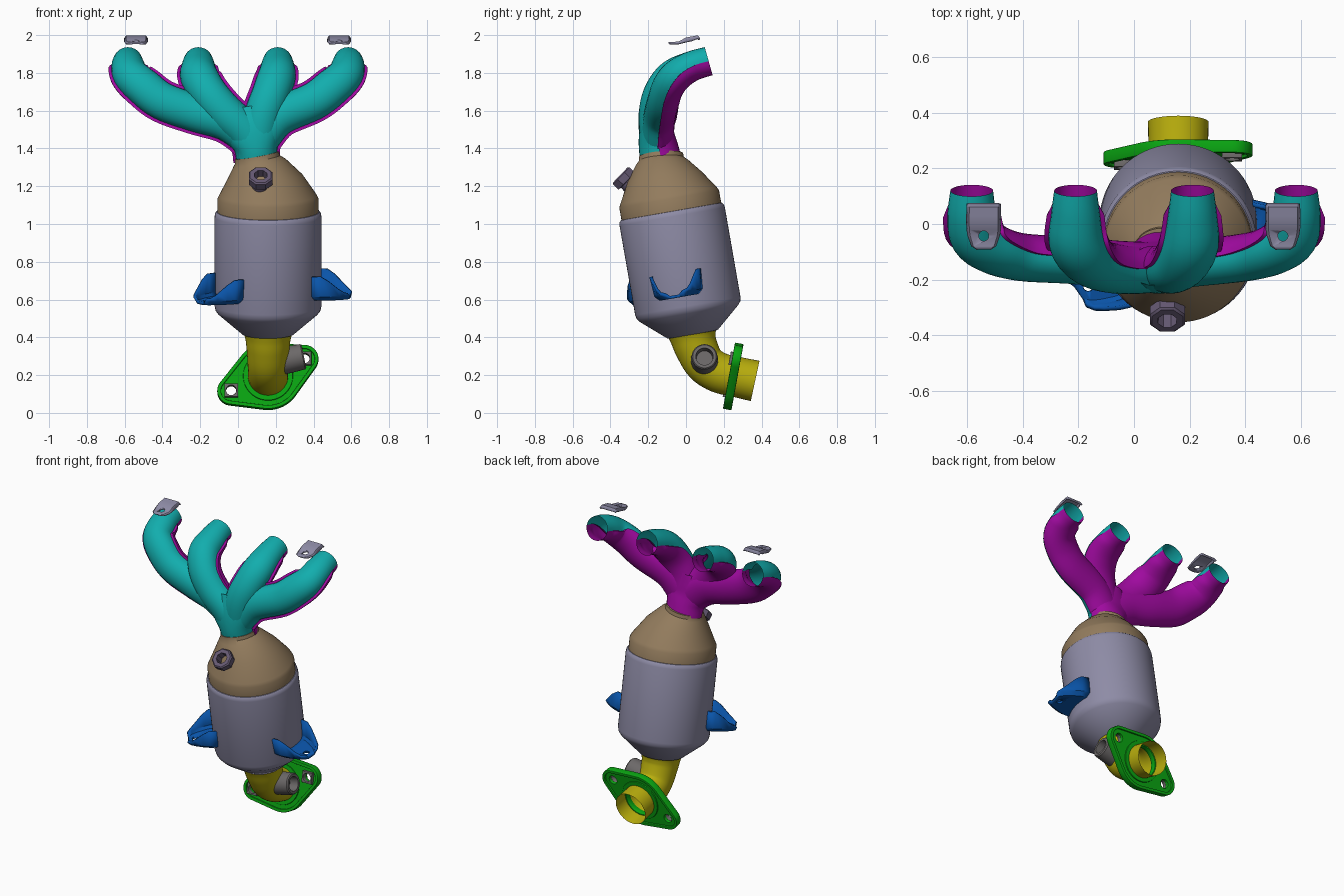
import bpy, bmesh, math
from mathutils import Vector, Matrix, geometry

if "Cube" in bpy.data.objects:
    bpy.data.objects.remove(bpy.data.objects["Cube"])

def material(name, rgb):
    m = bpy.data.materials.new(name)
    m.diffuse_color = (*rgb, 1)
    m.use_nodes = True
    m.node_tree.nodes["Principled BSDF"].inputs["Base Color"].default_value = m.diffuse_color
    return m

TEAL = material("teal", (0.006, 0.42, 0.42))
MAGENTA = material("magenta", (0.35, 0.003, 0.35))
BROWN = material("brown", (0.29, 0.2, 0.11))
LILAC = material("lilac grey", (0.27, 0.26, 0.38))
BLUE = material("blue", (0.003, 0.09, 0.4))
YELLOW = material("yellow", (0.48, 0.42, 0.004))
GREEN = material("green", (0.003, 0.38, 0.006))
PLUM = material("dark plum", (0.13, 0.1, 0.17))
GREY = material("warm grey", (0.15, 0.14, 0.14))

def make(name, verts, faces, mat, matrix=Matrix(), angle=35):
    me = bpy.data.meshes.new(name)
    me.from_pydata([matrix @ Vector(v) for v in verts], [], faces)
    bm = bmesh.new()
    bm.from_mesh(me)
    bmesh.ops.recalc_face_normals(bm, faces=bm.faces)
    bm.to_mesh(me)
    bm.free()
    me.materials.append(mat)
    ob = bpy.data.objects.new(name, me)
    bpy.context.collection.objects.link(ob)
    bpy.ops.object.select_all(action='DESELECT')
    ob.select_set(True)
    bpy.context.view_layer.objects.active = ob
    bpy.ops.object.shade_smooth_by_angle(angle=math.radians(angle))
    return ob

def skin(name, rows, mat, closed=True, matrix=Matrix()):
    """Bridge rows that have equal point counts."""
    n = len(rows[0])
    faces = [(i * n + j, i * n + (j + 1) % n, (i + 1) * n + (j + 1) % n, (i + 1) * n + j)
             for i in range(len(rows) - 1) for j in range(n if closed else n - 1)]
    return make(name, [p for r in rows for p in r], faces, mat, matrix)

def ring(centre, r, axis, n=48):
    q = Vector((0, 0, 1)).rotation_difference(Vector(axis))
    return [Vector(centre) + q @ Vector((r * math.cos(2 * math.pi * k / n), r * math.sin(2 * math.pi * k / n), 0))
            for k in range(n)]

def lathe(name, profile, mat, matrix, n=48):
    return skin(name, [ring((0, 0, s), r, (0, 0, 1), n) for r, s in profile], mat, True, matrix)

def smooth_path(pts, steps=5):
    """Catmull-Rom through tuples of any length."""
    p = [pts[0]] + list(pts) + [pts[-1]]
    out = []
    for i in range(1, len(p) - 2):
        for k in range(steps):
            t = k / steps
            out.append([0.5 * (2 * b + (c - a) * t + (2 * a - 5 * b + 4 * c - d) * t * t
                        + (3 * b - a - 3 * c + d) * t ** 3)
                        for a, b, c, d in zip(p[i - 1], p[i], p[i + 1], p[i + 2])])
    return out + [list(pts[-1])]

def frame(origin, axis, x_hint=(1, 0, 0)):
    z = Vector(axis).normalized()
    y = z.cross(Vector(x_hint)).normalized()
    return Matrix.Translation(origin) @ Matrix((y.cross(z), y, z)).transposed().to_4x4()

# ---- manifold runners: each a front half shell and a slightly wider back half shell
def runner(name, pts):
    path = smooth_path(pts)
    P = [Vector(p[:3]) for p in path]
    front, back = [], []
    for i, p in enumerate(path):
        t = (P[min(i + 1, len(P) - 1)] - P[max(i - 1, 0)]).normalized()
        if i == 0:
            t = Vector((0, -0.96, -0.27)) if p[1] > 0 else t
        a = math.radians(max(0, min(75, (p[1] + 0.15) / 0.27 * 75)))
        up = Vector((0, -math.cos(a), math.sin(a)))
        up = (up - t * up.dot(t)).normalized()
        side = t.cross(up)
        lat, nrm = p[3], p[4]
        lip = lat + 0.016 * min(1, max(0, (i - 3) / 2))
        arc = [math.pi * k / 14 for k in range(15)]
        front.append([P[i] + side * lat * math.cos(b) + up * nrm * math.sin(b) for b in arc])
        back.append([P[i] + side * lat] + [P[i] + side * lip * math.cos(b) - up * nrm * math.sin(b) for b in arc]
                    + [P[i] - side * lat])
    skin(name + "_front_shell", front, TEAL, False)
    skin(name + "_back_shell", back, MAGENTA, False)

for s, label in ((1, "right"), (-1, "left")):
    tail = [(0.22, -0.14, 1.57, .1, .085), (0.13, -0.15, 1.47, .1, .085)] if s > 0 else \
           [(-0.23, -0.13, 1.59, .1, .085), (-0.06, -0.145, 1.54, .1, .085), (0.07, -0.15, 1.45, .1, .085)]
    runner(label + "_outer_runner", [(s * .583, .12, 1.862, .077, .077), (s * .582, .03, 1.835, .088, .08),
           (s * .565, -.05, 1.785, .095, .085), (s * .50, -.095, 1.725, .1, .085),
           (s * .40, -.12, 1.65, .1, .085)] + tail)
runner("right_inner_runner", [(.21, .12, 1.862, .077, .077), (.21, .03, 1.835, .088, .08),
       (.205, -.07, 1.78, .1, .09), (.175, -.135, 1.69, .1, .09), (.135, -.16, 1.58, .1, .09), (.105, -.15, 1.43, .1, .09)])
runner("left_inner_runner", [(-.21, .12, 1.862, .077, .077), (-.21, .03, 1.835, .088, .08),
       (-.205, -.07, 1.78, .1, .09), (-.155, -.135, 1.69, .1, .09), (-.07, -.16, 1.59, .1, .09),
       (.03, -.16, 1.5, .1, .09), (.09, -.15, 1.41, .1, .09)])
runner("collector", [(.07, -.15, 1.62, .09, .07), (.08, -.155, 1.54, .17, .085), (.085, -.155, 1.47, .15, .095),
       (.095, -.145, 1.40, .115, .105), (.10, -.13, 1.33, .108, .108)])

# ---- tilted converter body
tilt = Matrix.Translation((0.159, -0.005, 0.65)) @ Matrix.Rotation(math.radians(9.9), 4, 'X')
lathe("converter_body", [(.12, -.24), (.136, -.236), (.265, -.125), (.278, -.108), (.283, -.085), (.283, .395),
                         (.280, .412), (.272, .422), (.262, .424)], LILAC, tilt, 64)

# ---- inlet cone, skewed towards the collector
axis = (0, -0.172, 0.985)
def on_axis(s):
    return tilt @ Vector((0, 0, s))
skin("inlet_cone", [ring(on_axis(.41), .268, axis, 64), ring(on_axis(.49), .268, axis, 64), ring(on_axis(.51), .258, axis, 64),
     ring((.143, -.113, 1.25), .198, (-.06, -.14, .985), 64), ring((.115, -.127, 1.325), .139, (-.14, -.1, .98), 64),
     ring((.103, -.13, 1.342), .12, (-.18, -.08, .98), 64), ring((.10, -.132, 1.365), .117, (-.18, -.08, .98), 64),
     ring((.10, -.132, 1.365), .10, (-.18, -.08, .98), 64)], BROWN)

# ---- sensor boss on the cone
boss = frame((.12, -.26, 1.175), (0, -.72, .69))
lathe("sensor_boss_stem", [(.062, -.03), (.05, .02), (.046, .075)], PLUM, boss, 24)
lathe("sensor_boss_head", [(.046, .072), (.068, .075), (.068, .115), (.06, .122), (.036, .122), (.034, .05), (.0, .05)],
      PLUM, boss @ Matrix.Rotation(math.radians(22.5), 4, 'Z'), 8)

# ---- outlet elbow
elbow = smooth_path([(.159, .03, .445, .14), (.159, .038, .40, .122), (.159, .055, .345, .114), (.159, .10, .262, .108),
                     (.159, .175, .213, .107), (.159, .27, .19, .107), (.159, .366, .169, .109)])
rows = []
for i, p in enumerate(elbow):
    d = Vector(elbow[min(i + 1, len(elbow) - 1)][:3]) - Vector(elbow[max(i - 1, 0)][:3])
    rows.append([frame(p[:3], d) @ v for v in ring((0, 0, 0), p[3], (0, 0, 1), 40)])
skin("outlet_elbow", rows, YELLOW)

# ---- elbow sensor port
port = frame((.21, .098, .27), (.97, 0, .2), (0, 1, 0))
lathe("elbow_port", [(.072, 0), (.072, .06), (.068, .135), (.062, .142), (.046, .142), (.043, .08), (0, .08)], GREY, port, 32)

# ---- flat plates with holes, from outlines in a local frame
def circle(x, y, r, n=32):
    return [(x + r * math.cos(2 * math.pi * k / n), y + r * math.sin(2 * math.pi * k / n)) for k in range(n)]

def plate(name, outlines, half, bevel, mat, matrix):
    cu = bpy.data.curves.new(name, 'CURVE')
    cu.dimensions, cu.fill_mode = '2D', 'BOTH'
    cu.extrude, cu.bevel_depth, cu.bevel_resolution, cu.offset = half - bevel, bevel, 1, -bevel
    for o in outlines:
        sp = cu.splines.new('POLY')
        sp.points.add(len(o) - 1)
        for pt, (x, y) in zip(sp.points, o):
            pt.co = (x, y, 0, 1)
        sp.use_cyclic_u = True
    tmp = bpy.data.objects.new(name + "_outline", cu)
    bpy.context.collection.objects.link(tmp)
    bpy.context.view_layer.update()
    me = bpy.data.meshes.new_from_object(tmp.evaluated_get(bpy.context.evaluated_depsgraph_get()))
    verts, faces = [v.co.copy() for v in me.vertices], [tuple(f.vertices) for f in me.polygons]
    bpy.data.objects.remove(tmp)
    return make(name, verts, faces, mat, matrix)

# ---- outlet flange: rounded diamond with raised rim, bolt holes and square nuts
holes = [(-.195, -.08), (.193, .092)]
def diamond(shrink):
    pts = circle(0, 0, .178 - shrink, 64)
    for h in holes:
        pts += circle(*h, .074 - shrink)
    return [pts[i] for i in geometry.convex_hull_2d(pts)]
fl = frame((.159, .25, .193), (0, -.983, .18))
plate("outlet_flange", [diamond(.004), circle(0, 0, .1)] + [circle(*h, .028) for h in holes], .012, .002, GREEN, fl)
plate("flange_rim", [diamond(0), diamond(.02)], .023, .004, GREEN, fl)
plate("flange_collar", [circle(0, 0, .132, 48), circle(0, 0, .1, 48)], .02, .004, GREEN, fl)
for k, (x, y) in enumerate(holes):
    nut = [(x + a * .036, y + b * .036) for a, b in ((-1, -1), (1, -1), (1, 1), (-1, 1))]
    plate("flange_nut_%d" % (k + 1), [nut, circle(x, y, .027)], .014, .002, GREY, fl @ Matrix.Translation((0, 0, .022)))

# ---- pressed sheet parts: thickened strip with a drilled hole
def pressed(name, rows, mat, matrix, hole, thick):
    ob = skin(name, rows, mat, False, matrix)
    so = ob.modifiers.new("thickness", 'SOLIDIFY')
    so.thickness, so.offset = thick, 0
    drill = lathe(name + "_drill", [(0, -.06), (.018, -.06), (.018, .06), (0, .06)], mat, matrix @ Matrix.Translation(hole), 20)
    bm = bmesh.new()
    bm.from_mesh(drill.data)
    bmesh.ops.remove_doubles(bm, verts=bm.verts, dist=1e-5)
    bm.to_mesh(drill.data)
    bm.free()
    cut = ob.modifiers.new("hole", 'BOOLEAN')
    cut.operation, cut.object, cut.solver = 'DIFFERENCE', drill, 'EXACT'
    me = bpy.data.meshes.new_from_object(ob.evaluated_get(bpy.context.evaluated_depsgraph_get()))
    ob.modifiers.clear()
    ob.data = me
    bpy.data.objects.remove(drill)

# ---- heat shield brackets on the body
bracket = [[(x, -w - .008, h), (x, -w, .02), (x, -w + .02, 0), (x, w - .02, 0), (x, w, .02), (x, w + .008, h)]
           for x, w, h in ((.25, .122, .125), (.30, .118, .125), (.34, .106, .10), (.39, .085, .055), (.42, .068, .032), (.437, .045, .024))]
for label, ang in (("right_bracket", -8), ("left_bracket", 215)):
    pressed(label, bracket, BLUE, tilt @ Matrix.Rotation(math.radians(ang), 4, 'Z') @ Matrix.Translation((0, 0, -.025)),
            (.395, 0, 0), .016)

# ---- clips above the outer runners
clip = [[(-w, y, z - d), (-w * .85, y, z), (w * .85, y, z), (w, y, z - d)]
        for y, z, w, d in ((-.09, 1.957, .022, .002), (-.078, 1.958, .042, .004), (-.04, 1.961, .055, .006), (-.018, 1.972, .058, .012),
                           (0, 1.982, .058, .018), (.03, 1.988, .058, .018), (.06, 1.994, .058, .012), (.071, 1.98, .058, .004))]
for label, x in (("right_clip", .535), ("left_clip", -.54)):
    pressed(label, clip, LILAC, Matrix.Translation((x, 0, 0)), (0, -.043, 1.96), .011)
